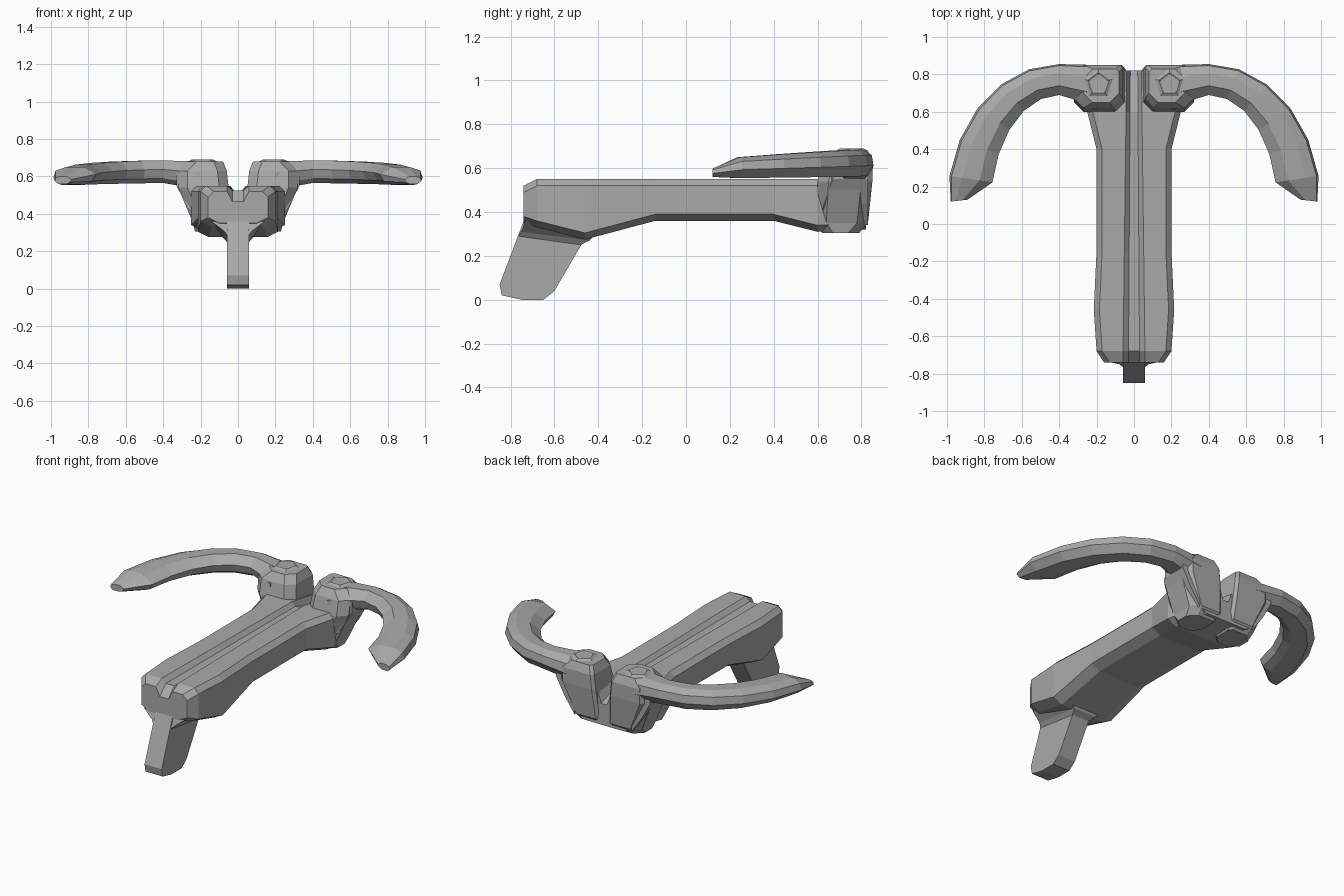
import bpy, bmesh, math
from mathutils import Vector

default_cube = bpy.data.objects.get("Cube")
if default_cube:
    bpy.data.objects.remove(default_cube)

grey = bpy.data.materials.new("plain_grey")
grey.use_nodes = True
grey.diffuse_color = (0.4, 0.4, 0.4, 1)
shader = grey.node_tree.nodes["Principled BSDF"]
shader.inputs["Base Color"].default_value = grey.diffuse_color


def loft(name, rings, mirrored=False):
    """Skin a closed flat-shaded solid through equal-sized rings of points."""
    bm = bmesh.new()
    loops = [[bm.verts.new(point) for point in ring] for ring in rings]
    for lower, upper in zip(loops, loops[1:]):
        for i, start in enumerate(lower):
            bm.faces.new((lower[i - 1], start, upper[i], upper[i - 1]))
    bm.faces.new(loops[0])
    bm.faces.new(loops[-1])
    bmesh.ops.recalc_face_normals(bm, faces=bm.faces)
    mesh = bpy.data.meshes.new(name)
    bm.to_mesh(mesh)
    bm.free()
    mesh.materials.append(grey)
    part = bpy.data.objects.new(name, mesh)
    bpy.context.collection.objects.link(part)
    if mirrored:
        part.modifiers.new("Mirror", 'MIRROR')
    return part


def stock_ring(y, width, bottom, end_drop=0):
    """Cross-section of the stock with a shallow groove along its top."""
    top = 0.55 - end_drop / 2
    floor = 0.525 - end_drop
    rim = 0.05 - y / 80
    edge = 0.03
    half = [(rim / 2, floor), (rim, top), (width - edge, top),
            (width, top - edge), (width, bottom + edge),
            (width - 2 * edge, bottom)]
    other = [(-x, z) for x, z in reversed(half)]
    return [(x, y, z) for x, z in half + other]


# Stock: chamfered nose, deep grip root, slim middle, wide tail
loft("stock", [
    stock_ring(-0.74, 0.16, 0.35, end_drop=0.06),
    stock_ring(-0.68, 0.2, 0.33),
    stock_ring(-0.46, 0.215, 0.275),
    stock_ring(-0.14, 0.2, 0.36),
    stock_ring(0.4, 0.2, 0.36),
    stock_ring(0.6, 0.25, 0.31),
    stock_ring(0.82, 0.2, 0.32, end_drop=0.07),
])

# Grip: one side outline, given thickness
grip_outline = [(-0.74, 0.36), (-0.85, 0.07), (-0.84, 0.02), (-0.75, 0),
                (-0.65, 0), (-0.6, 0.04), (-0.46, 0.28), (-0.46, 0.34)]
grip_width = 0.06
loft("grip", [[(side * grip_width, y, z) for y, z in grip_outline]
              for side in (-1, 1)])


# Collar: flares the grip out into the stock
def collar_ring(width, front, back, height):
    slope = 0.04
    return [(-width, front, height + slope), (width, front, height + slope),
            (width, back, height), (-width, back, height)]


loft("grip_collar", [
    collar_ring(grip_width, -0.765, -0.48, 0.25),
    collar_ring(grip_width * 1.3, -0.75, -0.44, 0.27),
    collar_ring(grip_width * 2.4, -0.735, -0.4, 0.32),
])


def post_ring(height, inner, outer, front, back):
    """Rectangle with its corners cut, less so toward the channel."""
    cut = 0.05
    nick = cut / 3
    outline = [(inner + cut, front), (outer - cut, front),
               (outer, front + cut), (outer, back - cut),
               (outer - cut, back), (inner + nick, back),
               (inner, back - nick), (inner, front + cut)]
    return [(x, y, height) for x, y in outline]


# Rear posts: stand either side of the channel and carry the arms
loft("rear_post", [
    post_ring(0.305, 0.06, 0.23, 0.62, 0.79),
    post_ring(0.35, 0.035, 0.24, 0.59, 0.83),
    post_ring(0.54, 0.05, 0.32, 0.6, 0.85),
    post_ring(0.63, 0.06, 0.32, 0.62, 0.85),
    post_ring(0.68, 0.08, 0.27, 0.65, 0.83),
], mirrored=True)


def arm_ring(outer, inner, bottom, top):
    """Faceted section spanning the arm from outer to inner edge."""
    start, end = Vector(outer), Vector(inner)
    section = [(0, 0.4), (0.05, 0.8), (0.3, 1), (0.7, 1),
               (1, 0.6), (0.9, 0.2), (0.7, 0), (0.2, 0)]
    return [(*start.lerp(end, across), bottom + (top - bottom) * up)
            for across, up in section]


def on_ellipse(angle, radius_x, radius_y):
    return (0.4 + radius_x * math.cos(angle), 0.1 + radius_y * math.sin(angle))


# Curved arms: quarter ellipses narrowing and dipping to a blunt tip
arm_rings = [arm_ring((0.2, 0.85), (0.2, 0.63), 0.53, 0.68)]
steps = 5
for step in range(steps + 1):
    along = step / steps
    angle = math.radians(90 - 78 * along)
    arm_rings.append(arm_ring(on_ellipse(angle, 0.6, 0.755),
                              on_ellipse(angle, 0.365, 0.59),
                              0.565 - along / 100,
                              0.685 - along ** 2 * 0.035))
arm_rings.append(arm_ring((0.98, 0.12), (0.89, 0.13), 0.56, 0.6))
loft("curved_arm", arm_rings, mirrored=True)


# Webs: blend the underside of each arm into its post
def web_ring(x, front, bottom):
    back, top = 0.83, 0.62
    return [(x, front, bottom), (x, back, bottom), (x, back, top), (x, front, top)]


loft("arm_web", [
    web_ring(0.2, 0.61, 0.34),
    web_ring(0.27, 0.63, 0.44),
    web_ring(0.33, 0.67, 0.55),
], mirrored=True)


# Bolt heads: five-sided, with a dished top
def bolt_ring(radius, height):
    sides = 5
    angles = [math.tau * side / sides for side in range(sides)]
    return [(0.19 + radius * math.sin(angle), 0.75 + radius * math.cos(angle), height)
            for angle in angles]


loft("bolt_head", [
    bolt_ring(0.08, 0.66),
    bolt_ring(0.08, 0.68),
    bolt_ring(0.06, 0.69),
    bolt_ring(0.05, 0.685),
], mirrored=True)
